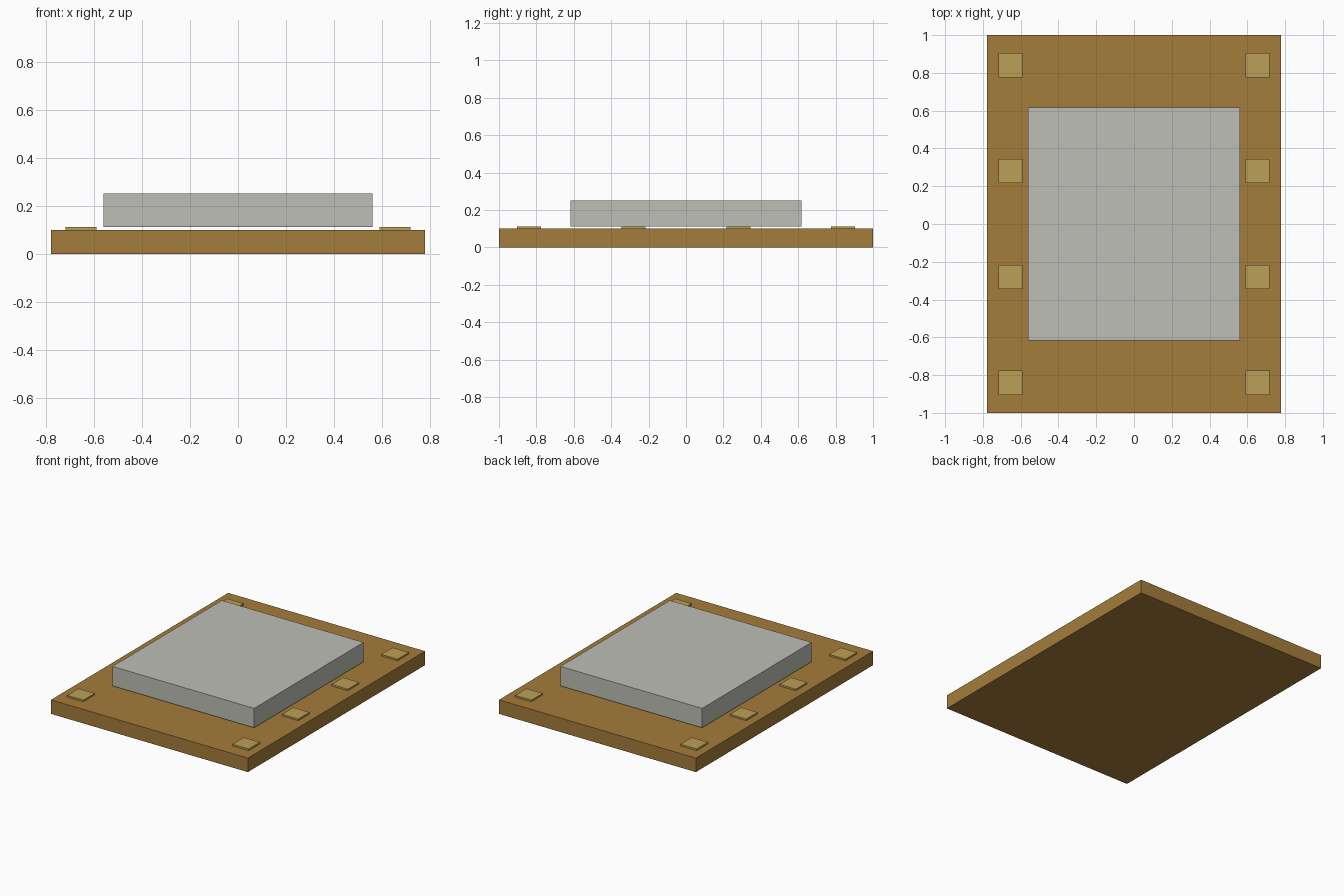
import bpy

cube = bpy.data.objects.get("Cube")
if cube:
    bpy.data.objects.remove(cube, do_unlink=True)


def material(name, rgb):
    m = bpy.data.materials.new(name)
    m.use_nodes = True
    m.diffuse_color = (*rgb, 1)
    bsdf = m.node_tree.nodes["Principled BSDF"]
    bsdf.inputs["Base Color"].default_value = (*rgb, 1)
    bsdf.inputs["Roughness"].default_value = 0.7
    return m


def box(name, size, x, y, bottom, mat):
    """Box with its base resting at the given height."""
    bpy.ops.mesh.primitive_cube_add(size=1, location=(x, y, bottom + size[2] / 2))
    ob = bpy.context.object
    ob.name = name
    ob.scale = size
    bpy.ops.object.transform_apply(location=False, rotation=False, scale=True)
    ob.data.materials.append(mat)
    return ob


board_brown = material("board brown", (0.376, 0.205, 0.043))
pad_gold = material("pad gold", (0.500, 0.352, 0.095))
shield_grey = material("shield grey", (0.515, 0.521, 0.475))

BOARD_TOP = 0.10
PAD_THICKNESS = 0.012

# Base board
box("board", (1.556, 2.0, BOARD_TOP), 0, 0, 0, board_brown)

# Raised metal block, level with the tops of the pads
box("shield_block", (1.12, 1.235, 0.139), 0, 0, BOARD_TOP + PAD_THICKNESS, shield_grey)

# Contact pads, four along each long edge
for side, x in (("left", 0.653), ("right", -0.653)):
    for i in range(4):
        y = -0.84 + 0.56 * i
        box(f"contact_pad_{side}_{i + 1}", (0.128, 0.128, PAD_THICKNESS),
            x, y, BOARD_TOP, pad_gold)
